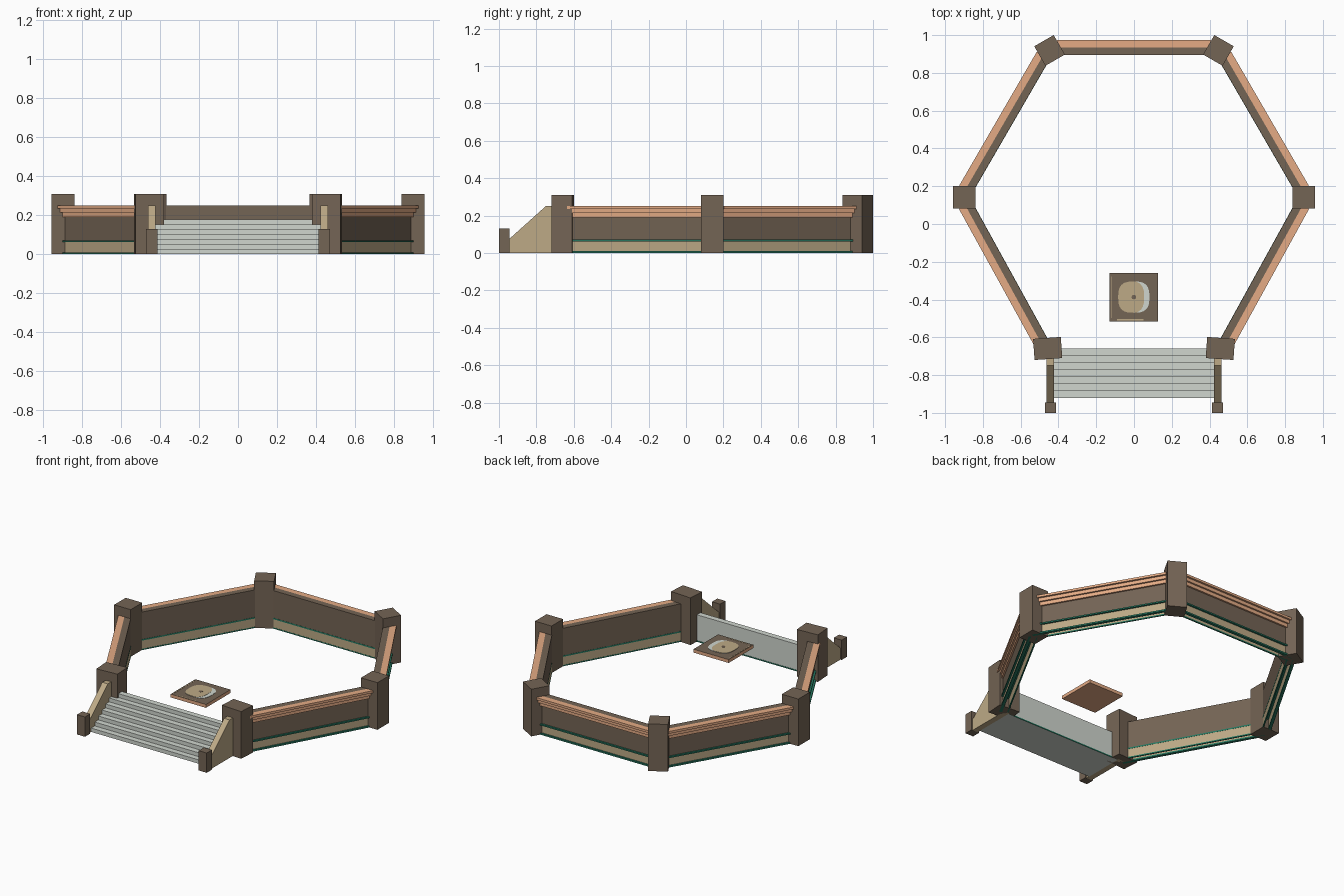
import bpy, math
from mathutils import Vector, Matrix

if "Cube" in bpy.data.objects:
    bpy.data.objects.remove(bpy.data.objects["Cube"])


def mat(name, rgb):
    m = bpy.data.materials.new(name)
    m.diffuse_color = (*rgb, 1)
    m.use_nodes = True
    m.node_tree.nodes["Principled BSDF"].inputs["Base Color"].default_value = m.diffuse_color
    return m


BROWN = mat("brown stone", (0.175, 0.128, 0.09))
ORANGE = mat("terracotta trim", (0.78, 0.41, 0.235))
TAN = mat("tan stone", (0.51, 0.40, 0.24))
GREEN = mat("green band", (0.02, 0.19, 0.12))
GREY = mat("pale grey stone", (0.63, 0.67, 0.62))


def mesh(name, verts, faces, material):
    me = bpy.data.meshes.new(name)
    me.from_pydata(verts, [], faces)
    me.materials.append(material)
    ob = bpy.data.objects.new(name, me)
    bpy.context.collection.objects.link(ob)
    return ob


def prism(name, profile, start, along, material):
    """Extrude a closed 3D profile by a vector (profile wound to face outward)."""
    n = len(profile)
    a = [Vector(start) + Vector(p) for p in profile]
    b = [p + Vector(along) for p in a]
    faces = [tuple(range(n))[::-1], tuple(range(n, 2 * n))]
    faces += [(i, (i + 1) % n, (i + 1) % n + n, i + n) for i in range(n)]
    return mesh(name, a + b, faces, material)


def box(name, x, y, z0, z1, sx, sy, material, angle=0):
    r = Matrix.Rotation(math.radians(angle), 3, 'Z')
    base = [r @ Vector((i * sx / 2, j * sy / 2, 0))
            for i, j in ((-1, -1), (1, -1), (1, 1), (-1, 1))]
    return prism(name, base, (x, y, z0), (0, 0, z1 - z0), material)


# Corner posts of the hexagon: x, y, width, depth, turn
posts = [(0.457, -0.659, 0.147, 0.112, -4), (0.898, 0.141, 0.12, 0.12, 0),
         (0.447, 0.919, 0.119, 0.119, 60), (-0.447, 0.919, 0.119, 0.119, 30),
         (-0.898, 0.141, 0.12, 0.12, 0), (-0.457, -0.659, 0.147, 0.112, 4)]
for x, y, w, d, a in posts:
    box("corner_post", x, y, 0, 0.31, w, d, BROWN, a)

# Wall layers: name, inner offset, outer offset, bottom, top, material, end gap
layers = [("wall_outer_base_band", 0.012, 0.031, 0.0, 0.010, GREEN, 0),
          ("wall_inner_base_band", -0.025, -0.017, 0.0, 0.008, GREEN, 0),
          ("wall_outer_lower_panel", 0.012, 0.020, 0.010, 0.062, TAN, 0),
          ("wall_inner_lower_panel", -0.024, -0.017, 0.008, 0.062, TAN, 0),
          ("wall_middle_band", -0.025, 0.032, 0.062, 0.071, GREEN, 0),
          ("wall_upper_panel", -0.024, 0.020, 0.071, 0.19, BROWN, 0),
          ("wall_inner_rail", -0.024, 0.016, 0.19, 0.25, BROWN, 0),
          ("wall_trim_low", 0.012, 0.031, 0.19, 0.213, ORANGE, 0.02),
          ("wall_trim_middle", 0.014, 0.042, 0.213, 0.235, ORANGE, 0.03),
          ("wall_trim_top", 0.016, 0.055, 0.235, 0.25, ORANGE, 0.04)]
for p, q in zip(posts, posts[1:]):
    a, b = Vector((p[0], p[1], 0)), Vector((q[0], q[1], 0))
    run = (b - a).normalized()
    out = Vector((run.y, -run.x, 0))
    for name, d0, d1, z0, z1, m, gap in layers:
        prof = [out * d1 + Vector((0, 0, z0)), out * d1 + Vector((0, 0, z1)),
                out * d0 + Vector((0, 0, z1)), out * d0 + Vector((0, 0, z0))]
        prism(name, prof, a + run * gap, b - a - run * 2 * gap, m)

# Front stairs
N, y0, y1, H = 7, -0.922, -0.66, 0.177
prof = [(0, y1, 0), (0, y1, H)]
for i in reversed(range(N)):
    y = y0 + (y1 - y0) * i / N
    prof += [(0, y, H * (i + 1) / N), (0, y, H * i / N)]
prism("stairs", prof, (-0.425, 0, 0), (0.85, 0, 0), GREY)
box("stairs_back_band", 0, -0.660, 0, 0.008, 0.84, 0.004, GREEN)

# Sloped stair sides with small end posts
side = [(0, -0.65, 0), (0, -0.65, 0.25), (0, -0.75, 0.25),
        (0, -0.945, 0.075), (0, -0.945, 0)]
for s in (-1, 1):
    prism("stair_side", side[::-1], (s * 0.443 - 0.02, 0, 0), (0.04, 0, 0), TAN)
    box("stair_end_post", s * 0.443, -0.972, 0, 0.13, 0.058, 0.055, BROWN)

# Loose floor tile: trim edge and underside, brown top, inlaid medallion
TX, TY, TZ = -0.001, -0.387, 0.172
tile = box("floor_tile", TX, TY, TZ - 0.022, TZ, 0.256, 0.256, ORANGE)
tile.data.materials.append(BROWN)
for f in tile.data.polygons:
    f.material_index = 1 if f.center.z > TZ - 0.001 else 0


def plate(name, z, material, radius, flat=None, n=24):
    """Thin rounded-square plate, optionally narrowed on its right side."""
    ring = []
    for i in range(n):
        t = 2 * math.pi * i / n
        c, s = math.cos(t), math.sin(t)
        x = math.copysign(abs(c) ** 0.7, c) * radius
        y = math.copysign(abs(s) ** 0.7, s) * radius
        if flat is not None and x > 0:
            x = min(x, flat * abs(c))
        ring.append((x, y, 0))
    prism(name, ring, (TX, TY, z), (0, 0, 0.002), material)


plate("medallion_grey", TZ, GREY, 0.083)
plate("medallion_tan", TZ + 0.001, TAN, 0.083, flat=0.055)
plate("medallion_centre", TZ + 0.002, BROWN, 0.012, n=8)
box("tile_front_inlay", TX - 0.02, TY - 0.12, TZ, TZ + 0.001, 0.14, 0.006, TAN)
box("tile_left_inlay", TX - 0.12, TY, TZ, TZ + 0.001, 0.004, 0.22, TAN)
